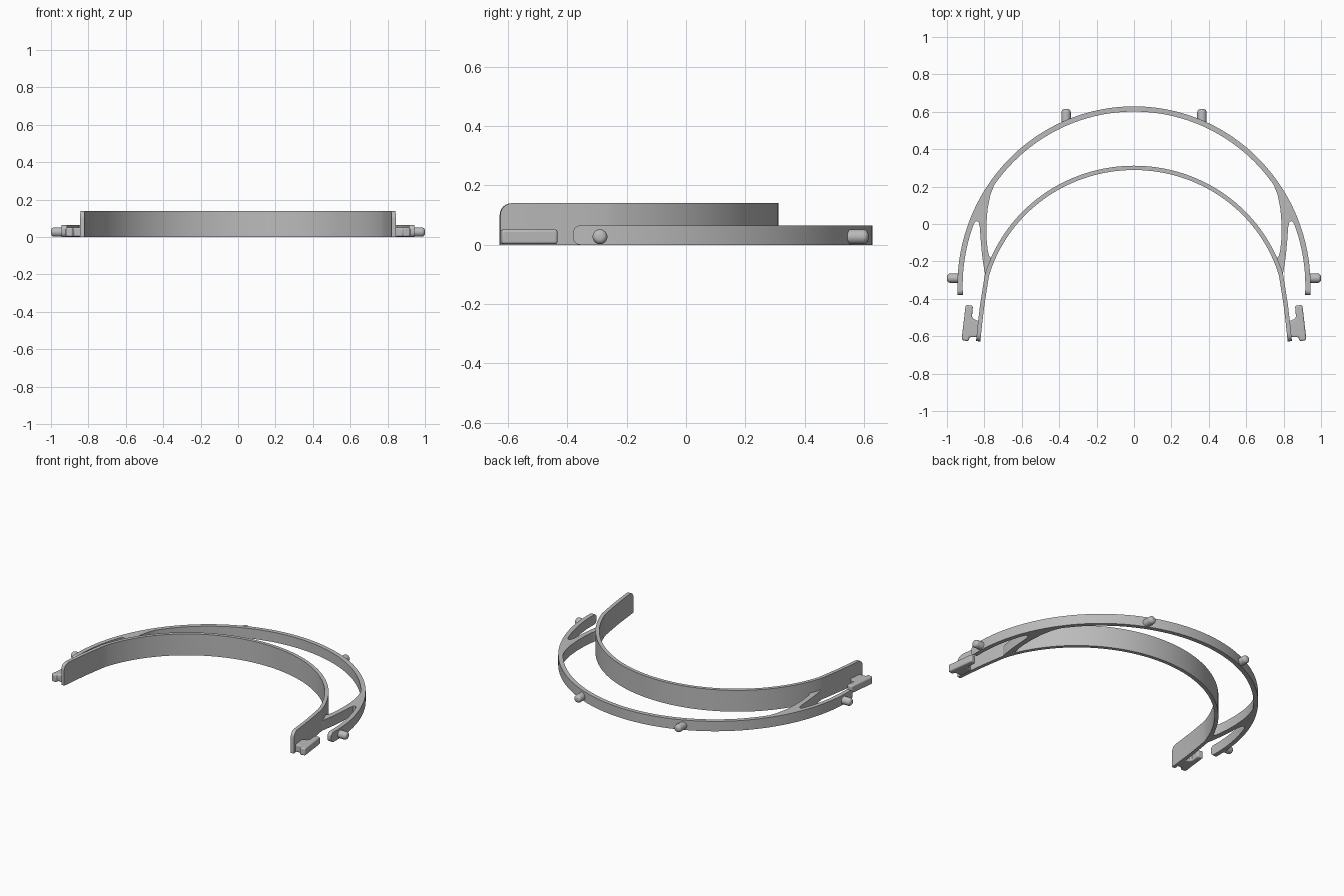
import bpy, bmesh, math
from mathutils import Vector

if "Cube" in bpy.data.objects:
    bpy.data.objects.remove(bpy.data.objects["Cube"])

grey = bpy.data.materials.new("plain grey")
grey.use_nodes = True
grey.diffuse_color = (0.5, 0.5, 0.5, 1)
grey.node_tree.nodes["Principled BSDF"].inputs["Base Color"].default_value = (0.5, 0.5, 0.5, 1)


def finish(name, bm, bevel=0):
    bmesh.ops.recalc_face_normals(bm, faces=bm.faces)
    mesh = bpy.data.meshes.new(name)
    bm.to_mesh(mesh)
    bm.free()
    mesh.materials.append(grey)
    obj = bpy.data.objects.new(name, mesh)
    bpy.context.collection.objects.link(obj)
    if bevel:
        mod = obj.modifiers.new("rounded edges", "BEVEL")
        mod.width, mod.segments = bevel, 4
        mod.limit_method, mod.angle_limit = "ANGLE", math.radians(50)
    bpy.ops.object.select_all(action="DESELECT")
    obj.select_set(True)
    bpy.context.view_layer.objects.active = obj
    bpy.ops.object.shade_smooth_by_angle(angle=math.radians(35))
    return obj


def arc(a, b, centre_y, y_end, steps=48):
    """Half ellipse from the rear middle round to y_end on the left."""
    last = math.acos((y_end - centre_y) / b)
    return [Vector((a * math.sin(last * i / steps), centre_y + b * math.cos(last * i / steps)))
            for i in range(steps + 1)]


def corner(d, r):
    return r - math.sqrt(r * r - (r - d) ** 2) if d < r else 0


def band(name, half, thick, height, r_top, r_low):
    """Curved strip with rounded corners at both ends."""
    tip, before = half[-1], half[-2]
    way = (before - tip).normalized()
    rounds = [tip + way * r_top * (1 - math.cos(math.pi / 2 * k / 6)) for k in range(6, -1, -1)]
    half = [p for p in half if (p - tip).length > r_top * 1.05] + rounds
    path = [Vector((-p.x, p.y)) for p in half[:0:-1]] + half
    bm = bmesh.new()
    rings = []
    for i, p in enumerate(path):
        t = (path[min(i + 1, len(path) - 1)] - path[max(i - 1, 0)]).normalized()
        n = Vector((-t.y, t.x)) * thick / 2
        d = min((p - path[0]).length, (p - path[-1]).length)
        low = corner(d, r_low) if r_low else 0
        top = height - corner(d, r_top)
        rings.append([bm.verts.new((p.x + s * n.x, p.y + s * n.y, z))
                      for s, z in ((1, low), (1, top), (-1, top), (-1, low))])
    for a, b in zip(rings, rings[1:]):
        for k in range(4):
            bm.faces.new((a[k], a[(k + 1) % 4], b[(k + 1) % 4], b[k]))
    bm.faces.new(rings[0])
    bm.faces.new(rings[-1])
    return finish(name, bm)


def plate(name, outline, z0, z1, side, bevel=0):
    bm = bmesh.new()
    face = bm.faces.new([bm.verts.new((side * x, y, z0)) for x, y in outline])
    top = bmesh.ops.extrude_face_region(bm, geom=[face])["geom"]
    bmesh.ops.translate(bm, vec=(0, 0, z1 - z0),
                        verts=[v for v in top if isinstance(v, bmesh.types.BMVert)])
    return finish(name, bm, bevel)


def peg(name, base, direction, length, r=0.025):
    """Round pin with a softly rounded tip."""
    bm = bmesh.new()
    d = Vector(direction)
    u, w = Vector((0, 0, 1)), d.cross(Vector((0, 0, 1)))
    soft, sides = 0.018, 24
    profile = [(0, r)] + [(length - soft + soft * math.sin(a), r - soft + soft * math.cos(a))
                          for a in (math.pi / 2 * k / 5 for k in range(6))]
    rings = []
    for along, rad in profile:
        rings.append([bm.verts.new(Vector(base) + d * along
                                   + rad * (u * math.cos(a) + w * math.sin(a)))
                      for a in (math.tau * k / sides for k in range(sides))])
    for a, b in zip(rings, rings[1:]):
        for k in range(sides):
            bm.faces.new((a[k], a[(k + 1) % sides], b[(k + 1) % sides], b[k]))
    bm.faces.new(rings[0])
    bm.faces.new(rings[-1])
    return finish(name, bm)


# Tall head band with straighter front arms, and low outer band
inner = arc(0.82, 0.8, -0.5, -0.27) + [Vector(p) for p in
        ((0.797, -0.34), (0.811, -0.43), (0.823, -0.53), (0.833, -0.627))]
band("head_band", inner, 0.023, 0.14, 0.04, 0)
outer = arc(0.93, 0.945, -0.33, -0.38)
band("outer_band", outer, 0.028, 0.065, 0.024, 0.024)

# Brace joining the bands, with rounded crotches above and below
brace = [(0.66, 0.335), (0.71, 0.275), (0.745, 0.215), (0.768, 0.155), (0.783, 0.08),
         (0.789, 0), (0.788, -0.08), (0.782, -0.14), (0.775, -0.17), (0.764, -0.183),
         (0.753, -0.178), (0.742, -0.155), (0.735, -0.14), (0.76, -0.2), (0.787, -0.29),
         (0.8, -0.25), (0.812, -0.17), (0.82, -0.08), (0.824, -0.02), (0.83, 0.008),
         (0.84, 0.016), (0.851, 0.01), (0.86, -0.01), (0.88, -0.02), (0.855, 0.04),
         (0.815, 0.13), (0.76, 0.215), (0.69, 0.31)]
# Hooked clip outside each front end
clip = [(0.861, -0.437), (0.9, -0.432), (0.922, -0.62), (0.885, -0.627), (0.88, -0.605),
        (0.832, -0.605), (0.824, -0.522), (0.858, -0.508), (0.866, -0.495)]

for side, label in ((1, "left"), (-1, "right")):
    plate("brace_" + label, brace, 0, 0.065, side)
    plate("clip_" + label, clip, 0.002, 0.052, side, 0.009)
    peg("side_peg_" + label, (side * 0.925, -0.29, 0.027), (side, 0, 0), 0.075)
    peg("rear_peg_" + label, (side * 0.363, 0.545, 0.027), (0, 1, 0), 0.07)
